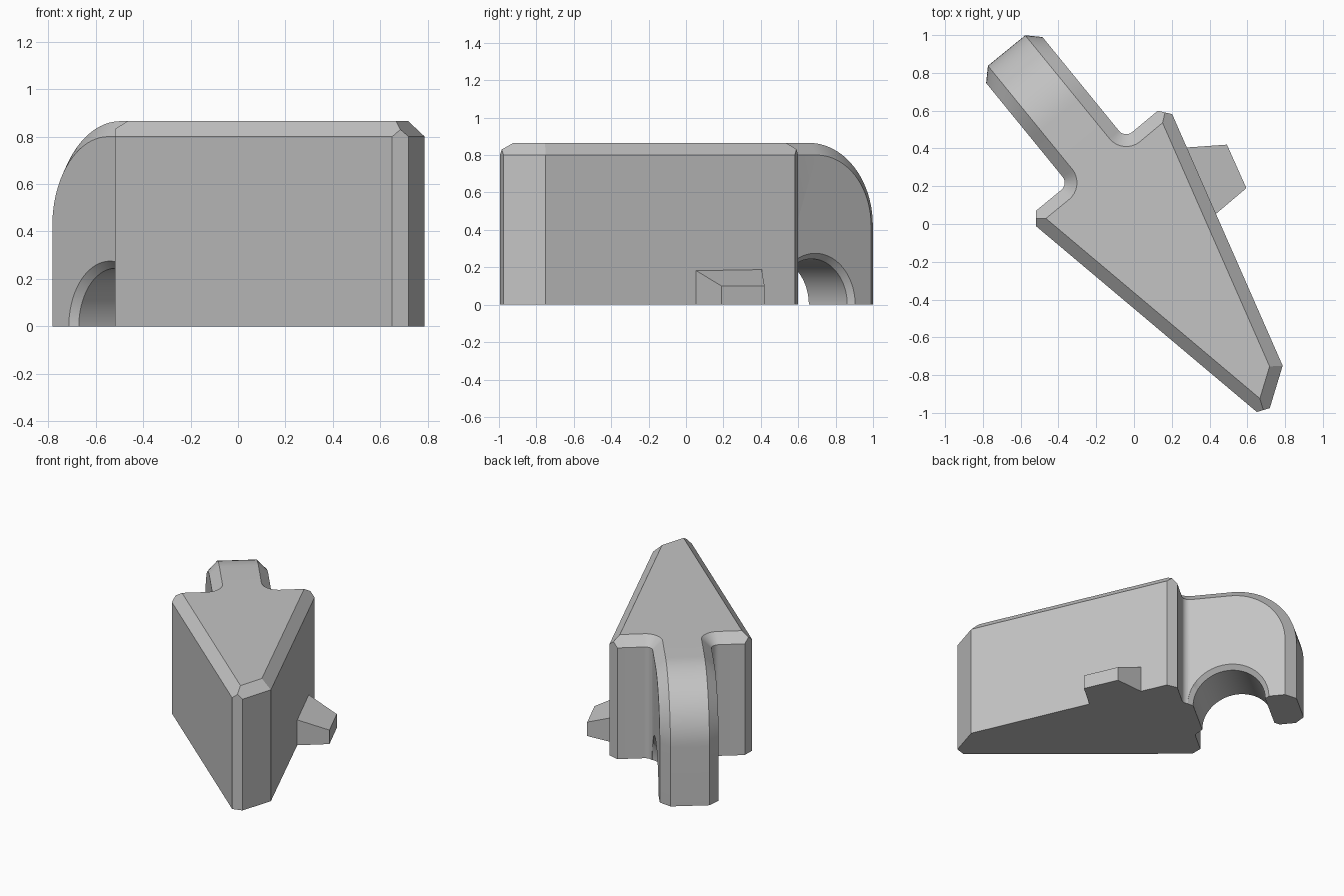
import bpy, bmesh, math
from mathutils import Vector

cube = bpy.data.objects.get("Cube")
if cube:
    bpy.data.objects.remove(cube, do_unlink=True)

grey = bpy.data.materials.new("plain grey")
grey.use_nodes = True
grey.diffuse_color = (0.55, 0.55, 0.55, 1)
grey.node_tree.nodes["Principled BSDF"].inputs["Base Color"].default_value = (0.55, 0.55, 0.55, 1)

# Handle axes: U across the handle, V along it, away from the wedge
U = Vector((0.775, 0.632))
V = Vector((-0.632, 0.775))
TOP, BEV = 0.865, 0.065
SIDE = TOP - BEV
U0, U1 = -0.135, 0.25          # handle sides
BACK, END = 0.383, 1.138       # wedge back wall, handle end
ROUND = 0.44                   # rounded top end of handle
ARC = END - ROUND
FILLET = 0.05


def loc(u, v):
    return U * u + V * v


def up(p, z):
    return Vector((p.x, p.y, z))


def make_object(name, bm):
    bmesh.ops.remove_doubles(bm, verts=bm.verts, dist=0.0002)
    bmesh.ops.recalc_face_normals(bm, faces=bm.faces)
    mesh = bpy.data.meshes.new(name)
    bm.to_mesh(mesh)
    bm.free()
    mesh.materials.append(grey)
    obj = bpy.data.objects.new(name, mesh)
    bpy.context.collection.objects.link(obj)
    return obj


def activate(obj):
    bpy.ops.object.select_all(action='DESELECT')
    obj.select_set(True)
    bpy.context.view_layer.objects.active = obj


def fillet(side, u):
    """Concave rounding between a handle side and the back wall."""
    steps = 8
    centre = loc(u + side * FILLET, BACK + FILLET)
    return [(centre - U * side * FILLET * math.cos(a) - V * FILLET * math.sin(a), 0)
            for a in (math.pi / 2 * i / steps for i in range(steps + 1))]


# Plan outline, anticlockwise: (point, length cut off the corner)
outline = [(loc(U0, ARC), 0)]
outline += fillet(-1, U0)
outline += [(Vector((-0.568, 0.03)), BEV),
            (Vector((0.70, -1.037)), BEV),
            (Vector((0.787, -0.75)), 0),
            (Vector((0.176, 0.641)), BEV)]
outline += fillet(1, U1)[::-1]
outline += [(loc(U1, ARC), 0)]

# Each corner gets its wall points, chamfer apex and inset top point
corners = []
for i, (p, cut) in enumerate(outline):
    d1 = (p - outline[i - 1][0]).normalized() if i else -V
    d2 = (outline[i + 1][0] - p).normalized() if i + 1 < len(outline) else V
    n1, n2 = Vector((-d1.y, d1.x)), Vector((-d2.y, d2.x))
    high = p + (n1 + n2) * BEV / (1 + n1.dot(n2))
    a, b = p - d1 * cut, p + d2 * cut
    mid = (a + b) / 2
    apex = up(mid, SIDE + BEV * (mid - p).length / (high - p).length)
    corners.append((a, b, apex, up(high, TOP), cut))

bm = bmesh.new()


def face(points):
    bm.faces.new([bm.verts.new(p) for p in points])


# Wedge walls and top chamfers
for c, d in zip(corners, corners[1:]):
    b, a = c[1], d[0]
    face([up(b, 0), up(a, 0), up(a, SIDE), up(b, SIDE)])
    face([up(b, SIDE), up(a, SIDE)] + ([d[2]] if d[4] else []) + [d[3], c[3]]
         + ([c[2]] if c[4] else []))
base = []
for a, b, apex, high, cut in corners:
    base.append(up(a, 0))
    if cut:
        face([up(a, 0), up(b, 0), up(b, SIDE), apex, up(a, SIDE)])
        base.append(up(b, 0))
face([c[3] for c in corners])


# Handle: sections swept over the rounded end and down to the ground
def section(v_low, z_low, v_high, z_high):
    return [up(loc(U0, v_low), z_low), up(loc(U0 + BEV, v_high), z_high),
            up(loc(U1 - BEV, v_high), z_high), up(loc(U1, v_low), z_low)]


sections = []
STEPS = 20
for i in range(STEPS + 1):
    t = math.pi / 2 * i / STEPS
    s, c = math.sin(t), math.cos(t)
    sections.append(section(ARC + (ROUND - BEV) * s, TOP - ROUND + (ROUND - BEV) * c,
                            ARC + ROUND * s, TOP - ROUND + ROUND * c))
sections.append(section(END - BEV, 0, END, 0))
for s, t in zip(sections, sections[1:]):
    for k in range(3):
        face([s[k], s[k + 1], t[k + 1], t[k]])
for k, u in ((0, U0), (3, U1)):
    face([up(loc(u, ARC), 0)] + [s[k] for s in sections])
face(base + sections[-1][::-1])
body = make_object("wedge_with_handle", bm)

# Arched opening through the handle, with chamfered rims
bm = bmesh.new()
SEG = 64
RIM, HOLE = 0.275, 0.245
EDGE = RIM - HOLE
rings = []
for u, r in ((U0 - 0.06, RIM), (U0, RIM), (U0 + EDGE, HOLE),
             (U1 - EDGE, HOLE), (U1, RIM), (U1 + 0.06, RIM)):
    ring = []
    for i in range(SEG):
        t = math.tau * (i + 0.5) / SEG
        ring.append(bm.verts.new(up(loc(u, 0.688 + r * math.cos(t)), r * math.sin(t))))
    rings.append(ring)
for s, t in zip(rings, rings[1:]):
    for i in range(SEG):
        j = (i + 1) % SEG
        bm.faces.new([s[i], s[j], t[j], t[i]])
bm.faces.new(rings[0])
bm.faces.new(rings[-1])
cutter = make_object("opening_cutter", bm)
cutter.hide_render = True

activate(body)
mod = body.modifiers.new("opening", 'BOOLEAN')
mod.operation = 'DIFFERENCE'
mod.solver = 'EXACT'
mod.object = cutter
bpy.ops.object.modifier_apply(modifier=mod.name)
bpy.data.objects.remove(cutter, do_unlink=True)
bpy.ops.object.shade_smooth_by_angle(angle=math.radians(25))

# Small side lug with a sloping top, slightly sunk into the wall
bm = bmesh.new()
plan = [((0.40, 0.025), 0.2), ((0.595, 0.19), 0.1), ((0.492, 0.42), 0.1), ((0.25, 0.403), 0.2)]
low = [bm.verts.new((x, y, 0)) for (x, y), z in plan]
high = [bm.verts.new((x, y, z)) for (x, y), z in plan]
bm.faces.new(low)
bm.faces.new(high)
for i in range(4):
    j = (i + 1) % 4
    bm.faces.new([low[i], low[j], high[j], high[i]])
make_object("side_lug", bm)
